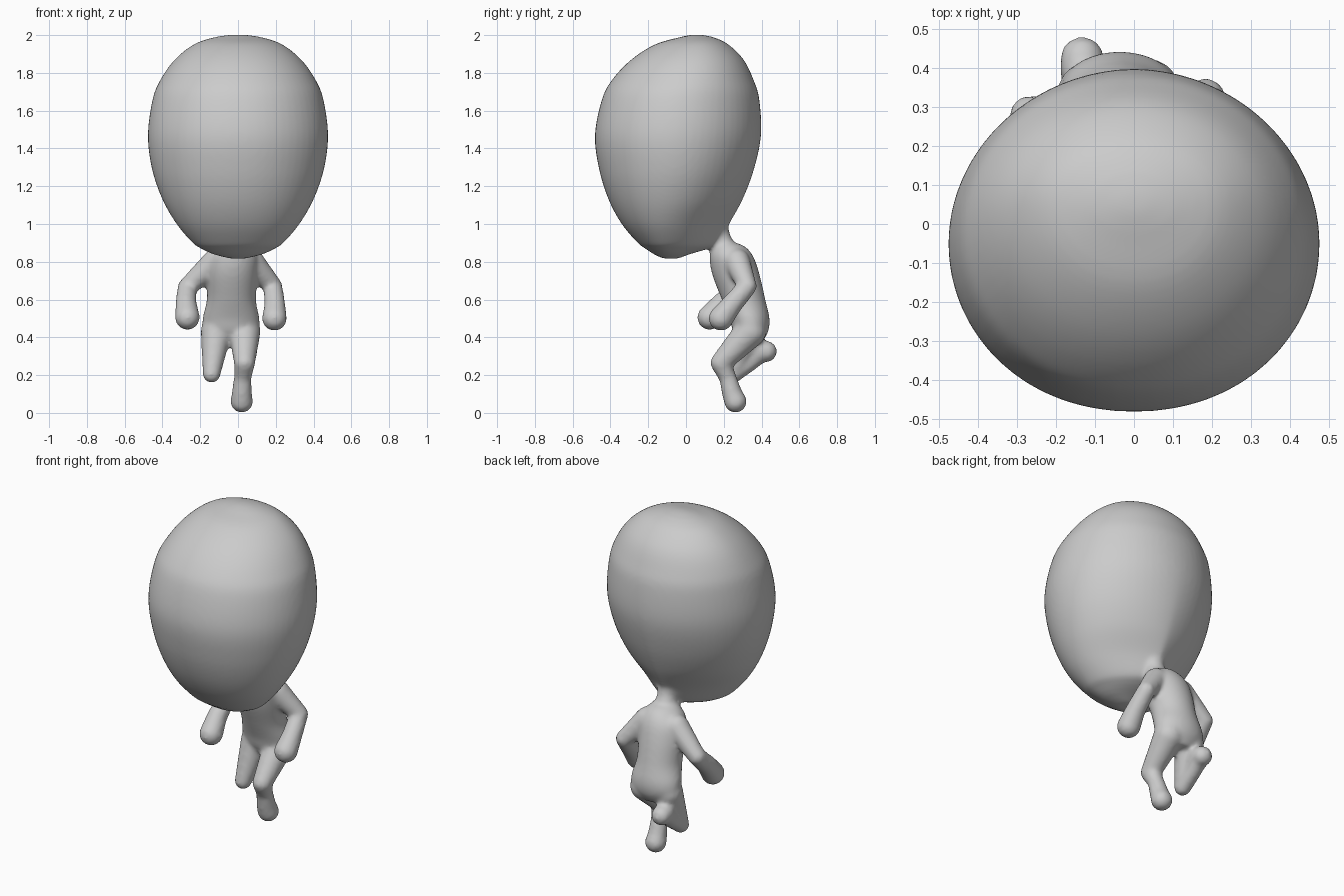
import bpy, bmesh, math
from mathutils import Vector

cube = bpy.data.objects.get("Cube")
if cube:
    bpy.data.objects.remove(cube, do_unlink=True)

clay = bpy.data.materials.new("plain_grey")
clay.use_nodes = True
clay.diffuse_color = (0.6, 0.6, 0.6, 1)
clay.node_tree.nodes["Principled BSDF"].inputs["Base Color"].default_value = (0.6, 0.6, 0.6, 1)

bm = bmesh.new()
SIDES = 64


def refine(rows, steps=6):
    """Catmull-Rom interpolation of the ring settings."""
    out = []
    for i in range(len(rows) - 1):
        a, b, c, d = (rows[max(0, min(len(rows) - 1, i + k))] for k in (-1, 0, 1, 2))
        for s in range(steps):
            t = s / steps
            out.append([0.5 * (2 * q + (r - p) * t + (2 * p - 5 * q + 4 * r - u) * t * t
                               + (3 * q - p - 3 * r + u) * t ** 3)
                        for p, q, r, u in zip(a, b, c, d)])
    return out + [list(rows[-1])]


def loft(rows):
    """Horizontal rings: height, centre x, front y, back y, half width, widest y, back taper."""
    rings = []
    for z, cx, front, back, w, mid, taper in refine(rows):
        ring = []
        for k in range(SIDES):
            a = math.tau * k / SIDES
            s, c = math.sin(a), math.cos(a)
            power = taper if c > 0 else 0.95
            x = cx + math.copysign(w * abs(s) ** power, s)
            y = mid + c * ((back - mid) if c > 0 else (mid - front))
            ring.append(bm.verts.new((x, y, z)))
        rings.append(ring)
    for lo, hi in zip(rings, rings[1:]):
        for k in range(SIDES):
            n = (k + 1) % SIDES
            bm.faces.new((lo[k], lo[n], hi[n], hi[k]))
    bm.faces.new(rings[0])
    bm.faces.new(rings[-1])


def limb(*joints):
    """Chain of rounded tapered segments; each joint is x, y, z, radius."""
    for x, y, z, r in joints:
        ball = bmesh.ops.create_icosphere(bm, subdivisions=3, radius=r)
        bmesh.ops.translate(bm, verts=ball["verts"], vec=(x, y, z))
    for a, b in zip(joints, joints[1:]):
        p, q = Vector(a[:3]), Vector(b[:3])
        seg = bmesh.ops.create_cone(bm, cap_ends=True, segments=24, radius1=a[3],
                                    radius2=b[3], depth=(q - p).length)["verts"]
        turn = Vector((0, 0, 1)).rotation_difference(q - p).to_matrix()
        bmesh.ops.rotate(bm, verts=seg, cent=(0, 0, 0), matrix=turn)
        bmesh.ops.translate(bm, verts=seg, vec=(p + q) / 2)


# Head, from chin to crown
loft([
    (0.817, 0, -0.12, -0.04, 0.04, -0.08, 1),
    (0.84, 0, -0.17, 0.02, 0.13, -0.09, 1.1),
    (0.87, 0, -0.215, 0.12, 0.195, -0.1, 1.4),
    (0.90, 0, -0.255, 0.18, 0.24, -0.1, 1.7),
    (1.00, 0, -0.34, 0.23, 0.325, -0.1, 1.6),
    (1.13, 0, -0.41, 0.30, 0.40, -0.08, 1.3),
    (1.29, 0, -0.46, 0.36, 0.455, -0.06, 1.15),
    (1.47, 0, -0.482, 0.397, 0.477, -0.05, 1.05),
    (1.66, 0, -0.445, 0.388, 0.452, -0.03, 1),
    (1.765, 0, -0.39, 0.357, 0.41, 0, 1),
    (1.87, 0, -0.29, 0.305, 0.335, 0.03, 1),
    (1.95, 0, -0.165, 0.225, 0.235, 0.05, 1),
    (1.987, 0, -0.04, 0.15, 0.13, 0.055, 1),
    (2.002, 0, 0.03, 0.08, 0.035, 0.055, 1),
])

# Torso, from seat to shoulders
loft([
    (0.37, -0.04, 0.29, 0.40, 0.08, 0.345, 1),
    (0.43, -0.037, 0.25, 0.435, 0.145, 0.345, 1),
    (0.50, -0.037, 0.23, 0.442, 0.15, 0.335, 1),
    (0.60, -0.035, 0.19, 0.42, 0.13, 0.30, 1),
    (0.73, -0.03, 0.14, 0.39, 0.135, 0.265, 1),
    (0.82, -0.02, 0.125, 0.36, 0.13, 0.25, 1),
    (0.875, -0.01, 0.135, 0.32, 0.09, 0.225, 1),
    (0.90, -0.005, 0.15, 0.27, 0.06, 0.2, 1),
])

# Neck
limb((0, 0.15, 1.0, 0.075), (0, 0.18, 0.93, 0.055), (-0.005, 0.205, 0.85, 0.07))

# Arms with mitten hands
limb((0.07, 0.27, 0.8, 0.07), (0.185, 0.325, 0.67, 0.05),
     (0.195, 0.24, 0.57, 0.056), (0.193, 0.185, 0.5, 0.066))
limb((-0.12, 0.26, 0.8, 0.07), (-0.27, 0.28, 0.665, 0.05),
     (-0.275, 0.19, 0.58, 0.056), (-0.268, 0.125, 0.505, 0.066))

# Standing leg and raised leg
limb((0.035, 0.34, 0.43, 0.085), (0.035, 0.185, 0.265, 0.056),
     (0.025, 0.22, 0.19, 0.046), (0.02, 0.245, 0.1, 0.054), (0.02, 0.262, 0.06, 0.06))
limb((-0.115, 0.335, 0.43, 0.083), (-0.14, 0.25, 0.205, 0.047),
     (-0.138, 0.34, 0.27, 0.048), (-0.133, 0.4, 0.33, 0.058), (-0.133, 0.425, 0.325, 0.057))

bmesh.ops.recalc_face_normals(bm, faces=bm.faces)
mesh = bpy.data.meshes.new("big_headed_figure")
bm.to_mesh(mesh)
bm.free()
mesh.materials.append(clay)
figure = bpy.data.objects.new("big_headed_figure", mesh)
bpy.context.collection.objects.link(figure)

# Fuse all parts into one soft skin
fuse = figure.modifiers.new("fuse", "REMESH")
fuse.mode = "VOXEL"
fuse.voxel_size = 0.012
fuse.use_smooth_shade = True
soften = figure.modifiers.new("soften", "SMOOTH")
soften.factor = 0.5
soften.iterations = 8
